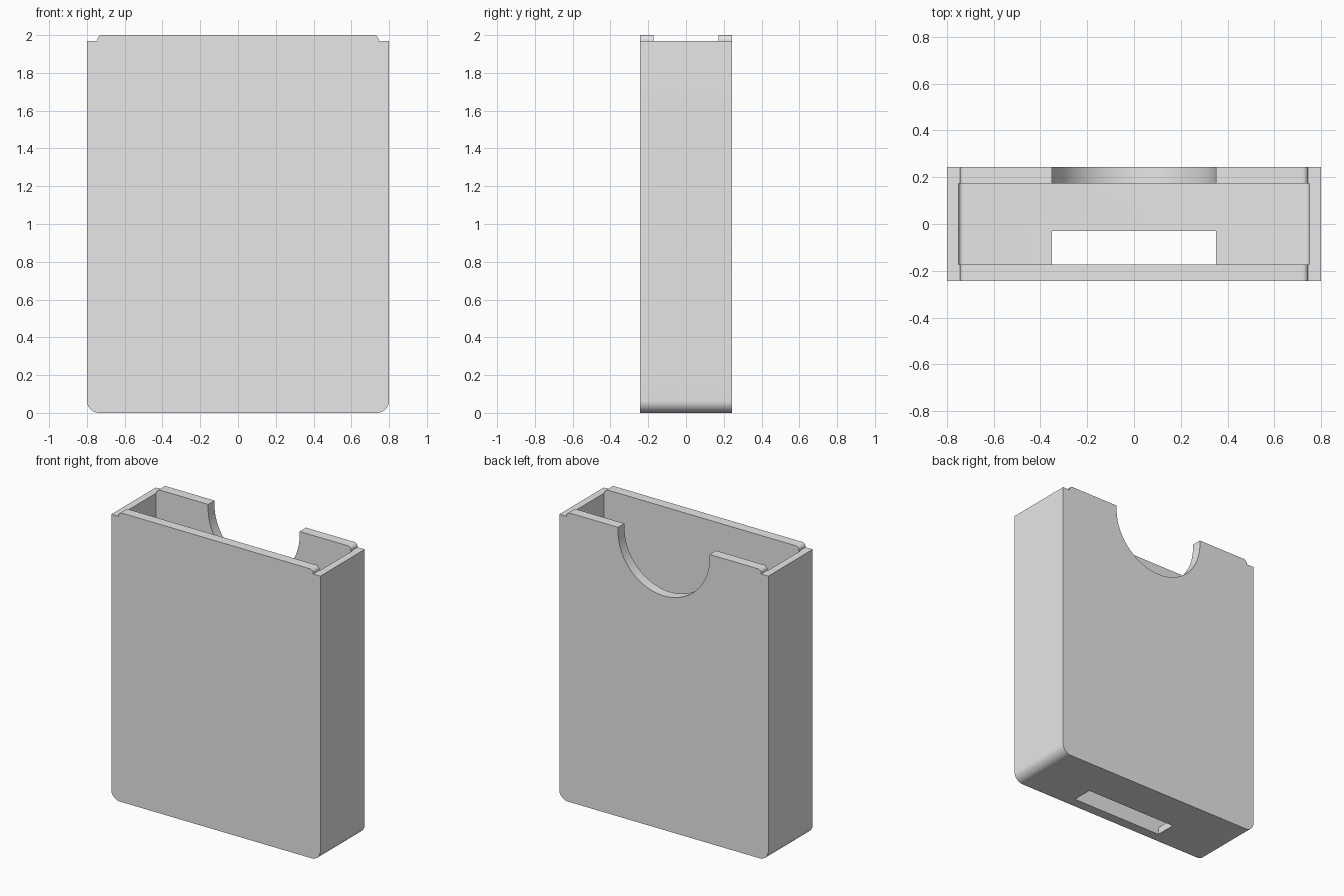
import bpy, bmesh, math

cube = bpy.data.objects.get("Cube")
if cube:
    bpy.data.objects.remove(cube, do_unlink=True)

W, D, H = 0.8, 0.243, 2.0      # half width, half depth, height
SHOULDER = 1.97                # top of the side walls
IN_W, IN_D, FLOOR = 0.75, 0.173, 0.05

grey = bpy.data.materials.new("light grey plastic")
grey.use_nodes = True
grey.diffuse_color = (0.8, 0.8, 0.8, 1)
grey.node_tree.nodes["Principled BSDF"].inputs["Base Color"].default_value = (0.8, 0.8, 0.8, 1)


def arc(cx, cz, r, start, end, steps):
    """Points on an arc in the xz plane, angles in degrees."""
    angles = [math.radians(start + (end - start) * i / steps) for i in range(steps + 1)]
    return [(cx + r * math.cos(a), cz + r * math.sin(a)) for a in angles]


def mirrored(half):
    """Close a right-hand half profile with its mirror image."""
    return half + [(-x, z) for x, z in reversed(half)]


def extrude(name, profile, y0, y1):
    """Solid made by sweeping an xz profile from y0 to y1."""
    bm = bmesh.new()
    face = bm.faces.new([bm.verts.new((x, y0, z)) for x, z in profile])
    swept = bmesh.ops.extrude_face_region(bm, geom=[face])["geom"]
    verts = [v for v in swept if isinstance(v, bmesh.types.BMVert)]
    bmesh.ops.translate(bm, verts=verts, vec=(0, y1 - y0, 0))
    bmesh.ops.recalc_face_normals(bm, faces=bm.faces)
    mesh = bpy.data.meshes.new(name)
    bm.to_mesh(mesh)
    bm.free()
    mesh.materials.append(grey)
    obj = bpy.data.objects.new(name, mesh)
    bpy.context.collection.objects.link(obj)
    return obj


# Outer shell: rounded bottom corners, stepped shoulders, rounded lip
shell = extrude("box_shell", mirrored(
    arc(W - 0.065, 0.065, 0.065, -90, 0, 12)
    + [(W, SHOULDER), (0.745, SHOULDER)]
    + arc(0.72, H - 0.025, 0.025, 0, 90, 8)), -D, D)

# Cavity with small rounded floor corners
cavity = extrude("cavity_cutter", mirrored(
    arc(IN_W - 0.02, FLOOR + 0.02, 0.02, -90, 0, 8) + [(IN_W, H + 0.2)]), -IN_D, IN_D)

# Round thumb notch in the back wall
notch = extrude("thumb_notch_cutter", [(-0.35, H + 0.2)]
                + arc(0, SHOULDER, 0.35, 180, 360, 48) + [(0.35, H + 0.2)], 0.1, D + 0.1)

# Rectangular slot through the floor, against the front wall
slot = extrude("floor_slot_cutter", mirrored([(0.35, -0.1), (0.35, FLOOR + 0.1)]), -IN_D, -0.03)

bpy.context.view_layer.objects.active = shell
for cutter in (cavity, notch, slot):
    cutter.hide_render = True
    mod = shell.modifiers.new(cutter.name, "BOOLEAN")
    mod.operation, mod.solver, mod.object = "DIFFERENCE", "EXACT", cutter
    bpy.ops.object.modifier_apply(modifier=mod.name)
    bpy.data.objects.remove(cutter, do_unlink=True)

# Smooth curved areas, keep hard edges
bpy.ops.object.select_all(action="DESELECT")
shell.select_set(True)
bpy.ops.object.shade_smooth_by_angle(angle=math.radians(30))
